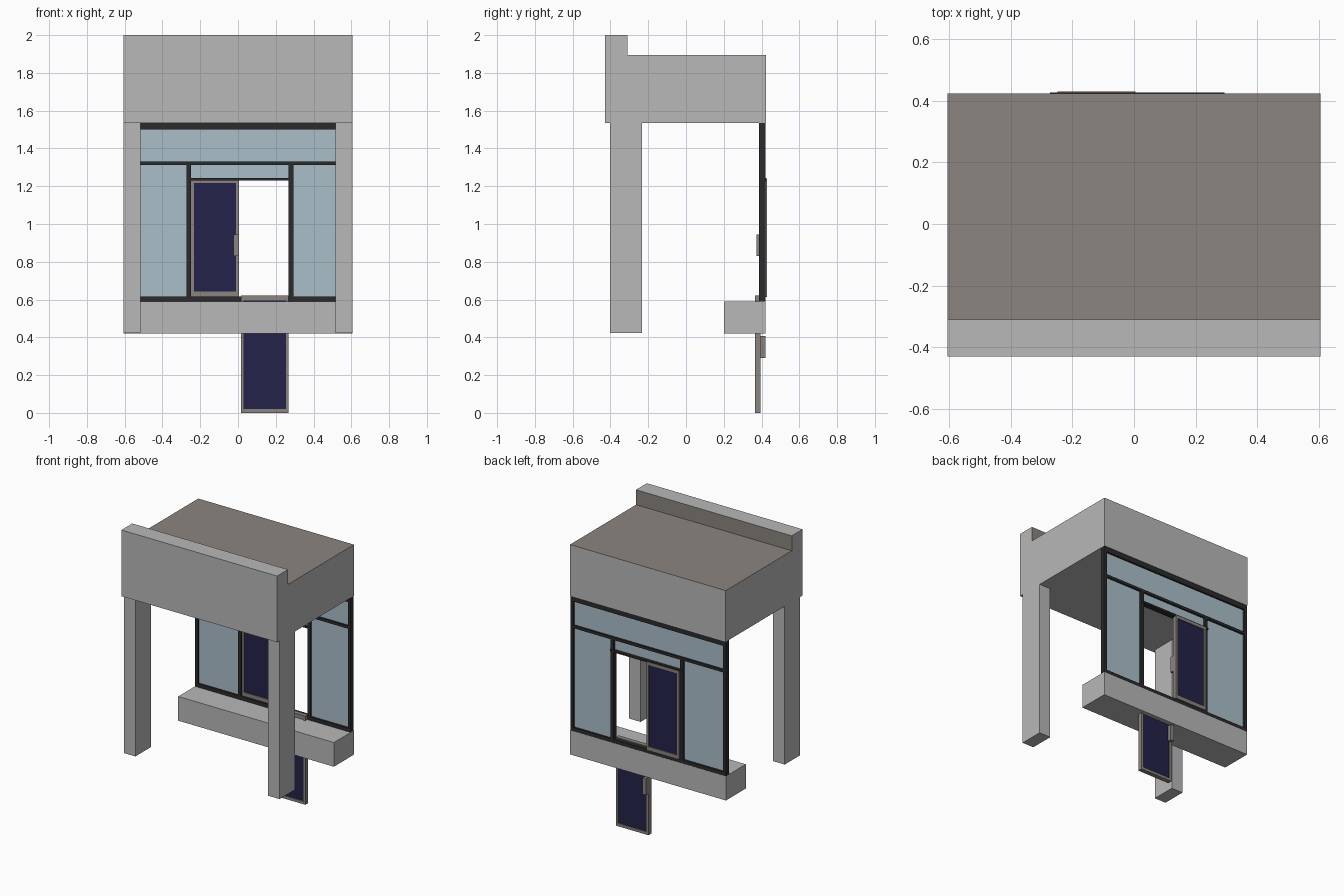
import bpy, bmesh

if "Cube" in bpy.data.objects:
    bpy.data.objects.remove(bpy.data.objects["Cube"])


def material(name, srgb):
    m = bpy.data.materials.new(name)
    lin = [(c / 255 / 12.92) if c / 255 <= 0.04045 else ((c / 255 + 0.055) / 1.055) ** 2.4 for c in srgb]
    m.diffuse_color = (*lin, 1)
    m.use_nodes = True
    m.node_tree.nodes["Principled BSDF"].inputs["Base Color"].default_value = m.diffuse_color
    return m


GREY = material("concrete_grey", (184, 184, 184))
BROWN = material("warm_grey", (139, 133, 126))
DARK = material("frame_dark", (43, 43, 43))
GLASS = material("pale_blue_glass", (170, 191, 201))
NAVY = material("navy_panel", (35, 34, 74))


def finish(name, bm, mats):
    bmesh.ops.recalc_face_normals(bm, faces=bm.faces)
    me = bpy.data.meshes.new(name)
    bm.to_mesh(me)
    bm.free()
    for m in mats:
        me.materials.append(m)
    ob = bpy.data.objects.new(name, me)
    bpy.context.collection.objects.link(ob)
    return ob


def boxes(name, mat, *specs):
    """One object from boxes given as (x0, x1, y0, y1, z0, z1)."""
    bm = bmesh.new()
    for x0, x1, y0, y1, z0, z1 in specs:
        vs = bmesh.ops.create_cube(bm, size=1)["verts"]
        for v in vs:
            v.co = ((x0 + x1) / 2 + v.co.x * (x1 - x0),
                    (y0 + y1) / 2 + v.co.y * (y1 - y0),
                    (z0 + z1) / 2 + v.co.z * (z1 - z0))
    return finish(name, bm, [mat])


W = 0.605

# Roof block with front parapet: side profile extruded across the width
profile = [(-0.43, 1.535), (0.423, 1.535), (0.423, 1.895), (-0.31, 1.895), (-0.31, 2.0), (-0.43, 2.0)]
bm = bmesh.new()
face = bm.faces.new([bm.verts.new((-W, y, z)) for y, z in profile])
ext = bmesh.ops.extrude_face_region(bm, geom=[face])["geom"]
bmesh.ops.translate(bm, vec=(2 * W, 0, 0), verts=[g for g in ext if isinstance(g, bmesh.types.BMVert)])
roof = finish("roof", bm, [GREY, BROWN])
for p in roof.data.polygons:  # brown roof deck and inner parapet face
    deck = p.normal.z > 0.5 and p.center.z < 1.95
    inner = p.normal.y > 0.5 and p.center.y < 0
    p.material_index = int(deck or inner)

# Front pillars and rear sill beam
for side, s in (("left", -1), ("right", 1)):
    x0, x1 = sorted((s * 0.515, s * W))
    boxes("pillar_" + side, GREY, (x0, x1, -0.403, -0.232, 0.423, 1.535))
boxes("sill_beam", GREY, (-W, W, 0.20, 0.421, 0.42, 0.59))

# Window frame: rails, end posts, mullions
Y0, Y1 = 0.386, 0.42
boxes("window_frame", DARK,
      (-W, W, Y0, Y1, 1.50, 1.535),
      (-W, W, Y0, Y1, 1.313, 1.332),
      (-W, W, Y0, Y1, 0.59, 0.615),
      (-W, -W + 0.022, Y0, Y1, 0.615, 1.50),
      (W - 0.022, W, Y0, Y1, 0.615, 1.50),
      (-0.272, -0.248, Y0, Y1, 0.615, 1.313),
      (0.268, 0.293, Y0, Y1, 0.615, 1.313))
boxes("door_header", DARK, (-0.272, 0.293, Y0, 0.427, 1.23, 1.243))

# Glass panes
G0, G1 = 0.399, 0.407
boxes("glass_panes", GLASS,
      (-W + 0.02, W - 0.02, G0, G1, 1.33, 1.502),
      (-W + 0.02, -0.27, G0, G1, 0.613, 1.315),
      (0.29, W - 0.02, G0, G1, 0.613, 1.315),
      (-0.25, 0.27, G0, G1, 1.24, 1.315))


def door(name, cx, cy, cz, s):
    """Framed panel door with one handle; s = -1 gives the point-mirrored leaf."""
    hx, hy, hz, side, top, bot = 0.1265, 0.0155, 0.311, 0.015, 0.02, 0.028

    def place(b):
        out = []
        for c, lo, hi in ((cx, b[0], b[1]), (cy, b[2], b[3]), (cz, b[4], b[5])):
            out += sorted((c + s * lo, c + s * hi))
        return out

    boxes(name + "_frame", BROWN, *map(place, (
        (-hx, -hx + side, -hy, hy, -hz, hz),
        (hx - side, hx, -hy, hy, -hz, hz),
        (-hx + side, hx - side, -hy, hy, hz - top, hz),
        (-hx + side, hx - side, -hy, hy, -hz, -hz + bot))))
    boxes(name + "_panel", NAVY, place((-hx + side, hx - side, -0.009, 0.009, -hz + bot, hz - top)))
    boxes(name + "_handle", BROWN, place((hx - 0.028, hx - 0.001, -hy - 0.026, -hy, -0.095, 0.02)))


# Upper door leaf in the opening, lower leaf dropped below the beam
door("upper_door", -0.1215, 0.4145, 0.925, 1)
door("lower_door", 0.1415, 0.3795, 0.311, -1)
